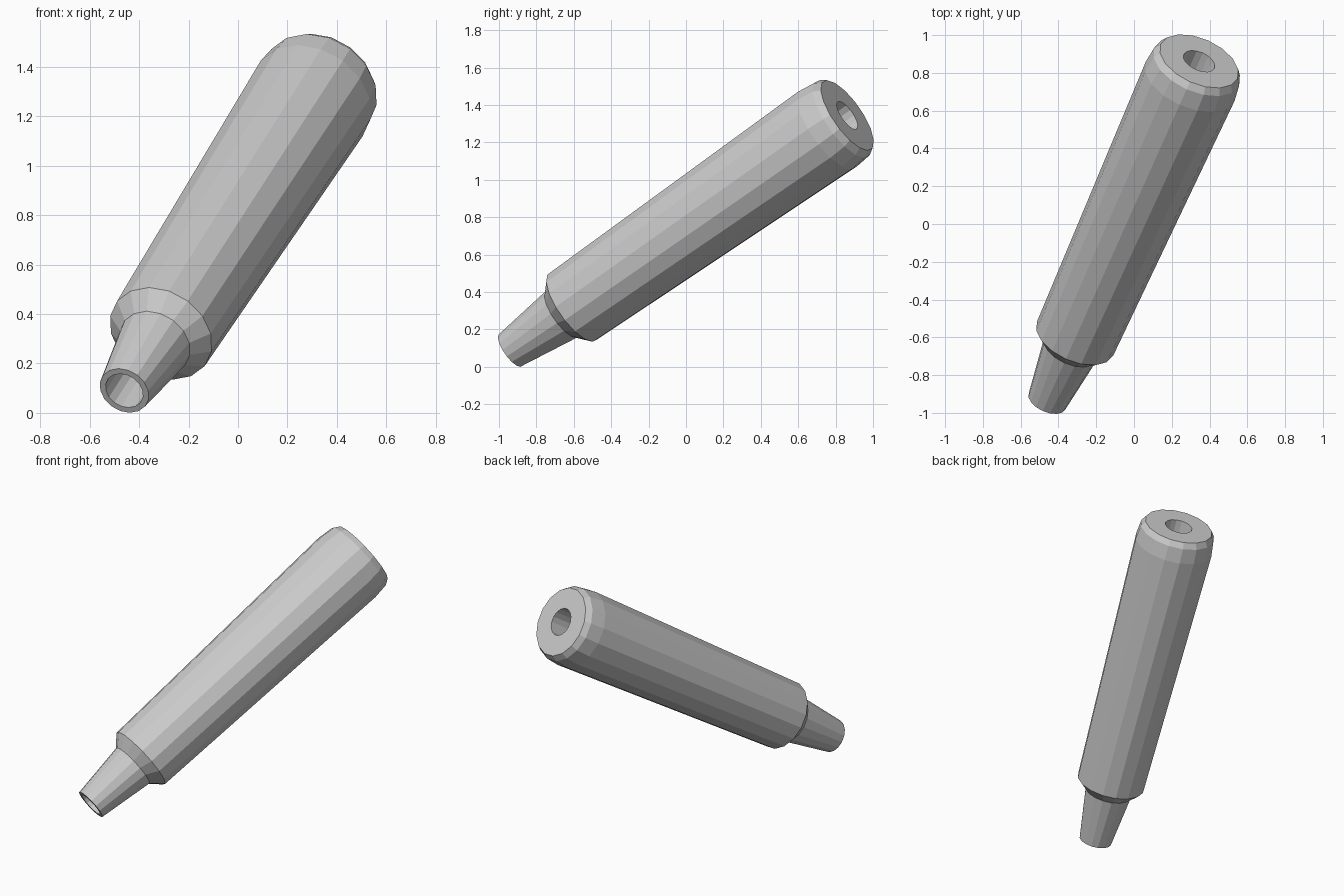
import bpy, bmesh, math
from mathutils import Vector

if "Cube" in bpy.data.objects:
    bpy.data.objects.remove(bpy.data.objects["Cube"])

SIDES = 16
TIP = Vector((-0.46, -0.938, 0.09))
END = Vector((0.345, 0.862, 1.345))
axis = END - TIP
length = axis.length

# Closed profile: (distance from tip, radius), outside then back through the bore
profile = [
    (0.0, 0.106),      # narrow tip rim
    (0.36, 0.152),     # base of tapered stem
    (0.43, 0.221),     # shoulder chamfer
    (2.20, 0.257),     # long body
    (2.30, 0.246),     # rounded end
    (length, 0.223),   # end face
    (length, 0.089),   # bore, wide end
    (0.0, 0.081),      # bore, tip end
]

# Spin the profile around its axis
bm = bmesh.new()
rings = []
for t, r in profile:
    rings.append([bm.verts.new((r * math.cos(2 * math.pi * i / SIDES),
                                r * math.sin(2 * math.pi * i / SIDES), t))
                  for i in range(SIDES)])
for k, a in enumerate(rings):
    b = rings[(k + 1) % len(rings)]
    for i in range(SIDES):
        j = (i + 1) % SIDES
        bm.faces.new((a[i], a[j], b[j], b[i]))
bmesh.ops.recalc_face_normals(bm, faces=bm.faces)

mesh = bpy.data.meshes.new("tapered_tube")
bm.to_mesh(mesh)
bm.free()
tube = bpy.data.objects.new("tapered_tube", mesh)
bpy.context.collection.objects.link(tube)

# Lean the tube along its slanted axis
tube.rotation_mode = 'QUATERNION'
tube.rotation_quaternion = axis.to_track_quat('Z', 'Y')
tube.location = TIP
